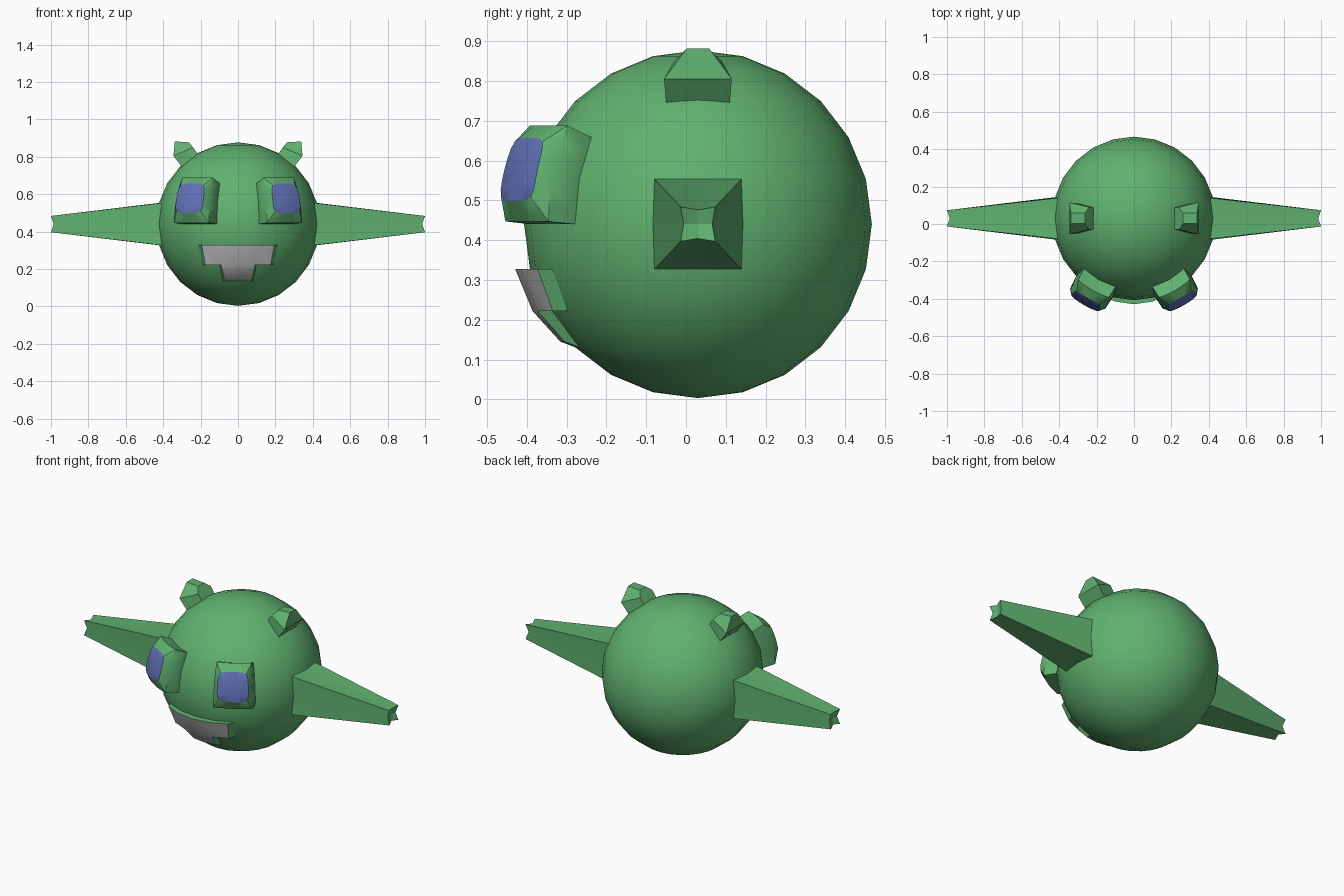
import bpy, bmesh
from math import sin, cos, radians
from mathutils import Vector

if "Cube" in bpy.data.objects:
    bpy.data.objects.remove(bpy.data.objects["Cube"])

CENTRE = Vector((0, 0.03, 0.44))
R = 0.437


def material(name, rgb):
    m = bpy.data.materials.new(name)
    m.diffuse_color = (*rgb, 1)
    m.use_nodes = True
    m.node_tree.nodes["Principled BSDF"].inputs["Base Color"].default_value = m.diffuse_color
    return m


GREEN = material("green_skin", (0.117, 0.445, 0.162))
BLUE = material("blue_eye", (0.12, 0.165, 0.47))
WHITE = material("tooth_white", (0.62, 0.62, 0.62))


def polar(lon, lat, r=R):
    """Point around the body: lon 0 is the front, 90 is +x."""
    a, b = radians(lon), radians(lat)
    return CENTRE + r * Vector((cos(b) * sin(a), -cos(b) * cos(a), sin(b)))


def finish(name, bm, mats, angle=30):
    bmesh.ops.recalc_face_normals(bm, faces=bm.faces)
    mesh = bpy.data.meshes.new(name)
    bm.to_mesh(mesh)
    bm.free()
    ob = bpy.data.objects.new(name, mesh)
    bpy.context.collection.objects.link(ob)
    for m in mats:
        mesh.materials.append(m)
    bpy.ops.object.select_all(action='DESELECT')
    ob.select_set(True)
    bpy.context.view_layer.objects.active = ob
    bpy.ops.object.shade_smooth_by_angle(angle=radians(angle))
    return ob


def loft(name, rings, mats=(GREEN,), side=1, tip=None, painted_from=99):
    """Skin a list of rings; close the start, and the end flat or to a tip.
    Bands from index painted_from on take the second material."""
    bm = bmesh.new()

    def flip(p):
        return (p[0] * side, p[1], p[2])
    rows = [[bm.verts.new(flip(p)) for p in ring] for ring in rings]
    n = len(rows[0])
    for k, (a, b) in enumerate(zip(rows, rows[1:])):
        for i in range(n):
            j = (i + 1) % n
            f = bm.faces.new((a[i], a[j], b[j], b[i]))
            f.material_index = int(k >= painted_from)
    bm.faces.new(rows[0])
    if tip is None:
        ends = [bm.faces.new(rows[-1])]
    else:
        t = bm.verts.new(flip(tip))
        ends = [bm.faces.new((rows[-1][i], rows[-1][(i + 1) % n], t)) for i in range(n)]
    for f in ends:
        f.material_index = int(len(rows) - 1 >= painted_from)
    return finish(name, bm, mats)


# Body: round ball
bm = bmesh.new()
bmesh.ops.create_uvsphere(bm, u_segments=24, v_segments=12, radius=R)
bmesh.ops.translate(bm, verts=bm.verts, vec=CENTRE)
finish("body", bm, [GREEN], 40)

# Square outlines used for arms (8 points) and eyes (24 points)
SQUARE8 = [(-1, -1), (0, -1), (1, -1), (1, 0), (1, 1), (0, 1), (-1, 1), (-1, 0)]
SQUARE24 = []
for (a, b), (c, d) in zip(SQUARE8, SQUARE8[1:] + SQUARE8[:1]):
    SQUARE24 += [(a + (c - a) * t / 3, b + (d - b) * t / 3) for t in range(3)]


def eye_ring(r, lon_half, lat_half, rounded=False):
    pts = []
    for a, b in SQUARE24:
        k = (abs(a) ** 5 + abs(b) ** 5) ** -0.2 if rounded else 1
        pts.append(polar(30 + a * k * lon_half, 15 + b * k * lat_half, r))
    return pts


for side, tag in ((1, "right"), (-1, "left")):
    # Arms: tapered, with a dished tip
    root = [polar(90 + 15 * a, 15 * b) for a, b in SQUARE8]
    tip = []
    for a, b in SQUARE8:
        corner = abs(a) + abs(b) == 2
        s = 0.0435 if corner else 0.036
        tip.append((1.0 if corner else 0.985, 0.03 + s * a, 0.44 + s * b))
    loft("arm_" + tag, [root, tip], side=side, tip=(0.978, 0.03, 0.44))

    # Eyes: raised block with a blue domed lens
    loft("eye_" + tag,
         [eye_ring(0.425, 15, 15), eye_ring(R, 15, 15), eye_ring(0.508, 12.3, 14.2),
          eye_ring(0.538, 9.2, 8.8, True), eye_ring(0.541, 5, 5, True)],
         (GREEN, BLUE), side, polar(30, 15, 0.542), painted_from=3)

    # Ears: small blocks narrowing to a ridge
    def ear_ring(outer, inner):
        (xo, yo, zo), (xi, yi, zi) = outer, inner
        return [(xo, 0.03 - yo, zo), (xo, 0.03 + yo, zo),
                (xi, 0.03 + yi, zi), (xi, 0.03 - yi, zi)]
    loft("ear_" + tag,
         [ear_ring((0.300, 0.080, 0.745), (0.212, 0.057, 0.810)),
          ear_ring((0.345, 0.085, 0.805), (0.240, 0.060, 0.850)),
          ear_ring((0.338, 0.028, 0.882), (0.262, 0.028, 0.877))], side=side)

# Mouth: plate of patches pushed forward, white face and green rim
bm = bmesh.new()
front, back = {}, {}
cells = [(lon, -15) for lon in (-30, -15, 0, 15)] + [(lon, -30) for lon in (-15, 0)]


def mouth_vert(store, lon, lat, forward):
    if (lon, lat) not in store:
        p = polar(lon, lat)
        if forward:
            p = Vector((p.x * 0.92, p.y - 0.037, p.z + (0.014 if lat == -45 else 0)))
        store[lon, lat] = bm.verts.new(p)
    return store[lon, lat]


edge_count = {}
for lon, lat in cells:
    loop = [(lon, lat), (lon, lat - 15), (lon + 15, lat - 15), (lon + 15, lat)]
    f = bm.faces.new([mouth_vert(front, *c, True) for c in loop])
    f.material_index = 1
    for e in zip(loop, loop[1:] + loop[:1]):
        edge_count.setdefault(frozenset(e), []).append(e)
for uses in edge_count.values():
    if len(uses) == 1:
        a, b = uses[0]
        bm.faces.new((mouth_vert(front, *b, True), mouth_vert(front, *a, True),
                      mouth_vert(back, *a, False), mouth_vert(back, *b, False)))
finish("mouth", bm, [GREEN, WHITE])
